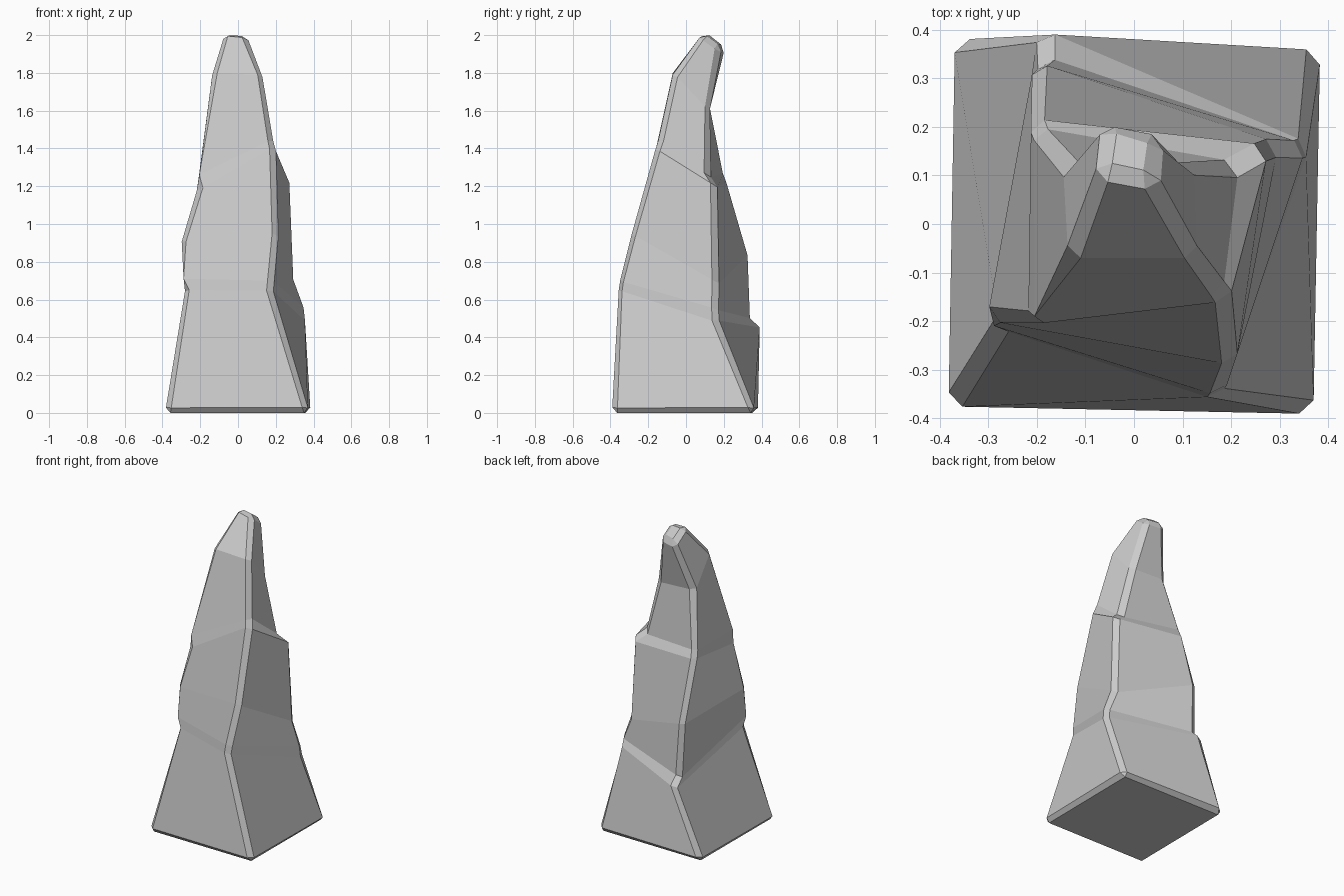
import bpy, bmesh

if "Cube" in bpy.data.objects:
    bpy.data.objects.remove(bpy.data.objects["Cube"])

# Four ridge lines of the spire, bottom to top: front-left, front-right, back-right, back-left
front_left = [(-.386, -.383, 0), (-.285, -.213, .65), (-.288, -.21, .71), (-.303, -.198, .91),
              (-.217, -.207, 1.18), (-.205, -.19, 1.26), (-.138, -.07, 1.8), (-.075, .11, 2.018)]
front_right = [(.378, -.392, 0), (.178, -.365, .65), (.183, -.357, .7), (.208, -.292, .95),
               (.195, -.162, 1.4), (.185, -.145, 1.45), (.133, -.07, 1.79), (.043, .082, 2.01)]
back_right = [(.384, .37, 0), (.364, .165, .49), (.356, .163, .55), (.298, .165, .69),
              (.277, .16, 1.2), (.215, .125, 1.25), (.12, .127, 1.61), (.058, .182, 1.94)]
back_left = [(-.38, .38, 0), (-.19, .402, .45), (-.19, .347, .5), (-.205, .335, .84),
             (-.212, .217, 1.22), (-.205, .2, 1.27), (-.14, .125, 1.62), (-.06, .215, 1.93)]

# Loft the rings into a four-sided rock
bm = bmesh.new()
rings = [[bm.verts.new(p) for p in level]
         for level in zip(front_left, front_right, back_right, back_left)]
bm.faces.new(rings[0][::-1])
bm.faces.new(rings[-1])
for low, high in zip(rings, rings[1:]):
    for i in range(4):
        j = (i + 1) % 4
        bm.faces.new((low[i], low[j], high[j], high[i]))

# Chamfer the ridges, the foot and the tip
edges = [bm.edges.get((a[i], b[i])) for a, b in zip(rings, rings[1:]) for i in range(4)]
edges += [bm.edges.get((r[i], r[(i + 1) % 4])) for r in (rings[0], rings[-1]) for i in range(4)]
bmesh.ops.bevel(bm, geom=edges, offset=.028, offset_type='OFFSET', segments=1,
                profile=.5, affect='EDGES', clamp_overlap=True)
bmesh.ops.recalc_face_normals(bm, faces=bm.faces)

mesh = bpy.data.meshes.new("rock_spire")
bm.to_mesh(mesh)
bm.free()
rock = bpy.data.objects.new("rock_spire", mesh)
bpy.context.collection.objects.link(rock)
